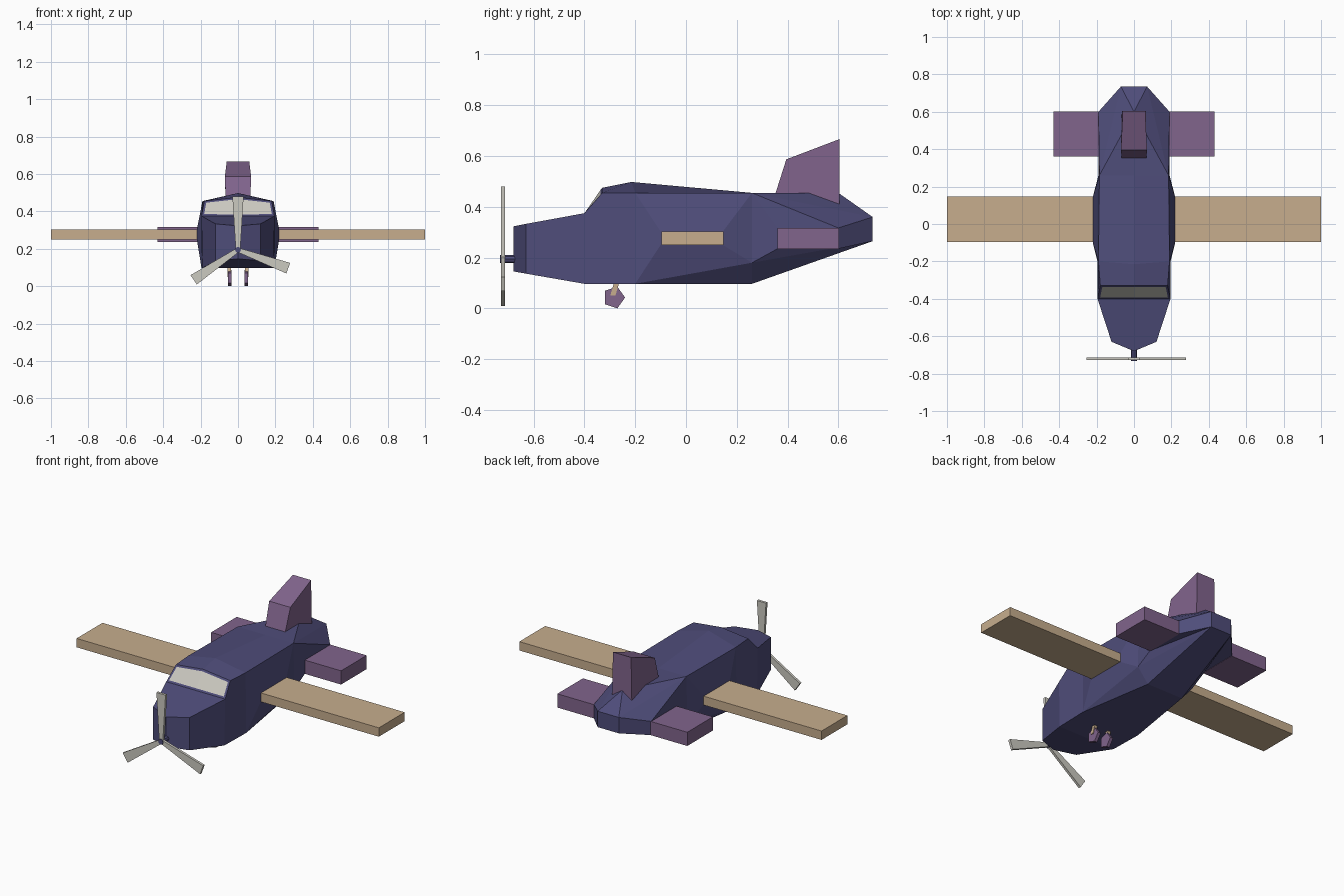
import bpy, bmesh, math
from mathutils import Vector

if "Cube" in bpy.data.objects:
    bpy.data.objects.remove(bpy.data.objects["Cube"])


def material(name, rgb):
    m = bpy.data.materials.new(name)
    m.diffuse_color = (*rgb, 1)
    m.use_nodes = True
    m.node_tree.nodes["Principled BSDF"].inputs["Base Color"].default_value = m.diffuse_color
    return m


NAVY = material("navy", (0.078, 0.074, 0.195))
TAN = material("tan", (0.57, 0.42, 0.27))
PURPLE = material("purple", (0.22, 0.128, 0.265))
GREY = material("pale_grey", (0.60, 0.585, 0.53))


def finish(name, bm, *mats):
    bmesh.ops.recalc_face_normals(bm, faces=bm.faces[:])
    me = bpy.data.meshes.new(name)
    bm.to_mesh(me)
    bm.free()
    for m in mats:
        me.materials.append(m)
    ob = bpy.data.objects.new(name, me)
    bpy.context.collection.objects.link(ob)
    return ob


def solid(name, ring_a, ring_b, mat):
    """Closed solid between two matching rings of points."""
    bm = bmesh.new()
    a = [bm.verts.new(p) for p in ring_a]
    b = [bm.verts.new(p) for p in ring_b]
    bm.faces.new(a)
    bm.faces.new(b[::-1])
    for i in range(len(a)):
        j = (i + 1) % len(a)
        bm.faces.new((a[i], b[i], b[j], a[j]))
    return finish(name, bm, mat)


def side_slab(name, x0, x1, outline, mat):
    """Side-view (y, z) outline extruded along x."""
    return solid(name, [(x0, y, z) for y, z in outline],
                 [(x1, y, z) for y, z in outline], mat)


# Fuselage: right half control points, mirrored
P = dict(
    p0=(0, -.68, .146), p1=(0, -.68, .323), n0=(.12, -.63, .137), n1=(.12, -.63, .333),
    b1=(.19, -.40, .097), k1=(0, -.40, .097), h=(.195, -.40, .375), hc=(0, -.40, .375),
    s1=(.18, -.33, .455), r1=(0, -.33, .475), s2=(.19, -.20, .455), r2=(0, -.215, .498),
    b2=(.195, -.20, .097), k2=(0, -.20, .097),
    w0=(.22, -.10, .25), w1=(.22, .145, .25), w2=(.22, .145, .303), w3=(.22, -.10, .303),
    s3=(.185, .26, .455), r3=(0, .26, .455), c3=(.19, .26, .18),
    b3=(.12, .26, .097), k3=(0, .26, .097),
    t0=(.19, .36, .235), t1=(.19, .60, .235), t2=(.19, .60, .317), t3=(.19, .36, .317),
    r4=(0, .60, .455), e0=(.07, .735, .265), e1=(.07, .735, .36),
    f0=(0, .735, .265), f1=(0, .735, .36))
NOSE = "p0 n0 n1 p1, p1 n1 h hc, p0 k1 b1 n0, n0 b1 h n1"
CABIN = "h s1 r1 hc, b1 b2 s2 s1 h, s1 s2 r2 r1, s2 s3 r3 r2"
WING_ROOT = "b2 w0 w3 s2, s2 w3 w2 s3, s3 w2 w1 c3, c3 w1 w0 b2, w0 w1 w2 w3"
BELLY = "b1 k1 k2 b2, b2 k2 k3 b3, b2 b3 c3, b3 k3 f0 e0, c3 e0 b3"
TAIL_SIDE = "c3 t0 t3 s3, s3 t3 t2, s3 t2 e1, t0 t1 t2 t3, t0 t1 e0, c3 t0 e0"
TAIL_END = "s3 e1 r4, s3 r4 r3, r4 e1 f1, t1 e0 e1 t2, e0 f0 f1 e1"
bm = bmesh.new()
for s in (1, -1):
    v = {k: bm.verts.new((s * x, y, z)) for k, (x, y, z) in P.items()}
    for part in (NOSE, CABIN, WING_ROOT, BELLY, TAIL_SIDE, TAIL_END):
        for f in part.split(","):
            bm.faces.new([v[k] for k in f.split()])
bmesh.ops.remove_doubles(bm, verts=bm.verts[:], dist=1e-4)
bmesh.ops.recalc_face_normals(bm, faces=bm.faces[:])
# Windscreen: inset of the sloped panel ahead of the roof
glass = [f for f in bm.faces if all(-.41 < w.co.y < -.32 for w in f.verts)]
bmesh.ops.inset_region(bm, faces=glass, thickness=.012, use_even_offset=True)
for f in glass:
    f.material_index = 1
finish("fuselage", bm, NAVY, GREY)


def rect(y0, y1, z0, z1):
    return [(y0, z0), (y1, z0), (y1, z1), (y0, z1)]


for side, s in (("right", 1), ("left", -1)):
    # Wings and tailplanes
    side_slab(side + "_wing", s * .215, s, rect(-.097, .147, .25, .303), TAN)
    side_slab(side + "_tailplane", s * .185, s * .43, rect(.36, .602, .235, .317), PURPLE)
    # Five-sided wheels on short slanted struts
    penta = [(-.284 + .044 * math.cos(i * math.tau / 5),
              .043 + .045 * math.sin(i * math.tau / 5)) for i in range(5)]
    side_slab(side + "_wheel", s * .034, s * .053, penta, PURPLE)
    side_slab(side + "_wheel_strut", s * .038, s * .057,
              [(-.298, .052), (-.278, .05), (-.262, .105), (-.282, .105)], TAN)

# Tail fin: (y, z, half width)
FIN = [(.345, .43, .065), (.395, .587, .07), (.605, .667, .06), (.605, .40, .065)]
solid("tail_fin", [(w, y, z) for y, z, w in FIN], [(-w, y, z) for y, z, w in FIN], PURPLE)

# Propeller shaft and three flaring blades
HUB = Vector((0, 0, .194))
ring = [(.016 * math.cos(i * math.tau / 8), .016 * math.sin(i * math.tau / 8)) for i in range(8)]
solid("propeller_shaft", [(x, -.66, HUB.z + z) for x, z in ring],
      [(x, -.732, HUB.z + z) for x, z in ring], NAVY)
for n, deg in enumerate((90, 214, 340)):
    a = math.radians(deg)
    along = Vector((math.cos(a), 0, math.sin(a)))
    across = Vector((-math.sin(a), 0, math.cos(a)))
    shape = [HUB + along * r + across * w
             for r, w in ((.005, -.012), (.286, -.03), (.286, .03), (.005, .012))]
    solid("propeller_blade_%d" % (n + 1), [p + Vector((0, -.728, 0)) for p in shape],
          [p + Vector((0, -.713, 0)) for p in shape], GREY)
